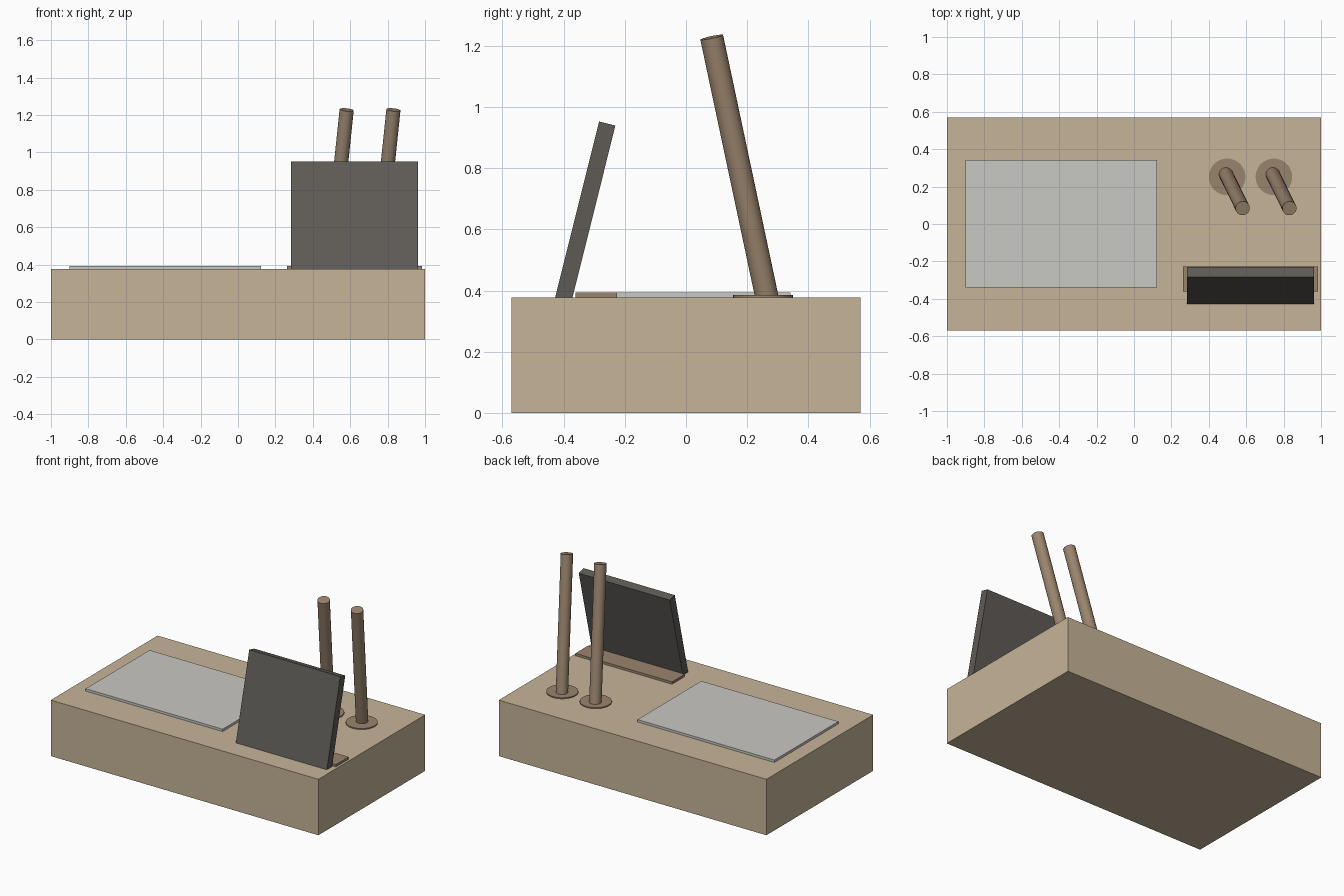
import bpy, math
from mathutils import Vector

if "Cube" in bpy.data.objects:
    bpy.data.objects.remove(bpy.data.objects["Cube"])


def material(name, rgb):
    m = bpy.data.materials.new(name)
    lin = [((c / 255 + 0.055) / 1.055) ** 2.4 for c in rgb]
    m.diffuse_color = (*lin, 1)
    m.use_nodes = True
    m.node_tree.nodes["Principled BSDF"].inputs["Base Color"].default_value = m.diffuse_color
    return m


TAN = material("tan wood", (198, 180, 152))
BROWN = material("brown wood", (154, 132, 109))
CHARCOAL = material("charcoal", (95, 91, 86))
GREY = material("light grey", (201, 200, 196))


def box(name, lo, hi, mat):
    lo, hi = Vector(lo), Vector(hi)
    bpy.ops.mesh.primitive_cube_add(size=1, location=(lo + hi) / 2)
    ob = bpy.context.object
    ob.name = name
    ob.scale = hi - lo
    bpy.ops.object.transform_apply(location=False, rotation=False, scale=True)
    ob.data.materials.append(mat)
    return ob


def rod(name, start, end, radius, mat):
    start, end = Vector(start), Vector(end)
    axis = end - start
    bpy.ops.mesh.primitive_cylinder_add(vertices=32, radius=radius, depth=axis.length,
                                        location=(start + end) / 2)
    ob = bpy.context.object
    ob.name = name
    ob.rotation_euler = axis.to_track_quat('Z', 'Y').to_euler()
    bpy.ops.object.shade_smooth_by_angle(angle=math.radians(35))
    ob.data.materials.append(mat)
    return ob


TOP = 0.378

# Block, flat pad and rear ledge
box("base", (-1, -0.57, 0), (1, 0.57, TOP), TAN)
box("pad", (-0.9, -0.34, TOP), (0.123, 0.342, 0.394), GREY)
box("ledge", (0.263, -0.362, TOP), (0.985, -0.226, 0.394), BROWN)

# Panel leaning back, its foot sunk slightly into the base
tilt = math.radians(14)
panel = box("panel", (0.283, -0.0275, -0.3), (0.963, 0.0275, 0.3), CHARCOAL)
up = Vector((0, math.sin(tilt), math.cos(tilt)))
panel.location = Vector((0.623, -0.2575, 0.946)) - up * 0.3
panel.rotation_euler.x = -tilt

# Two leaning pens, each on a thin round socket plate
for i, x in enumerate((0.498, 0.748)):
    rod(f"socket_{i + 1}", (x, 0.252, TOP), (x, 0.252, 0.385), 0.098, BROWN)
    rod(f"pen_{i + 1}", (x - 0.007, 0.267, 0.366), (x + 0.083, 0.084, 1.228), 0.038, BROWN)
